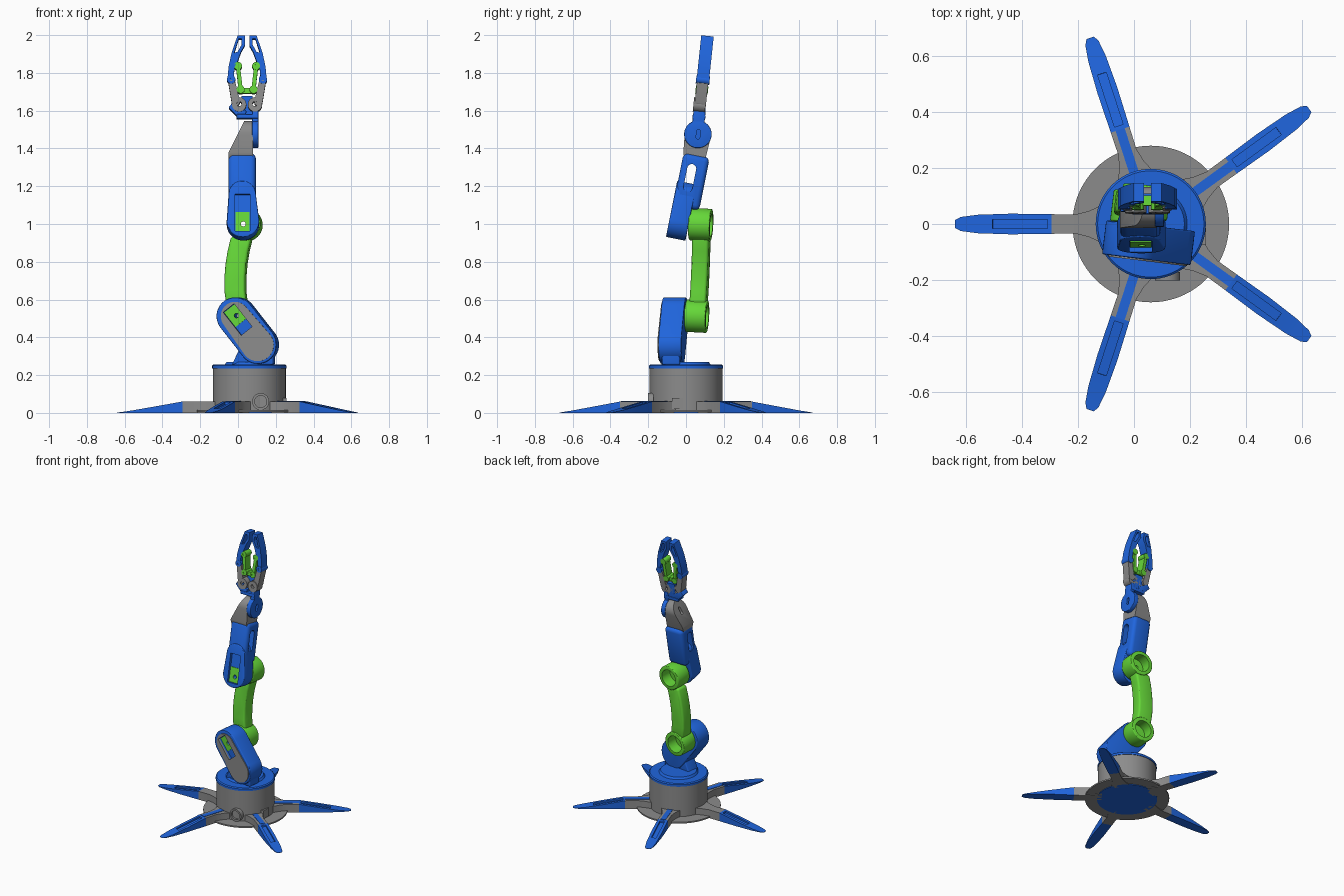
import bpy, bmesh
from math import sin, cos, pi, radians, sqrt
from mathutils import Matrix, Vector
from mathutils.geometry import convex_hull_2d

if "Cube" in bpy.data.objects:
    bpy.data.objects.remove(bpy.data.objects["Cube"])


def material(name, rgb):
    m = bpy.data.materials.new(name)
    m.use_nodes = True
    m.diffuse_color = (*rgb, 1)
    m.node_tree.nodes["Principled BSDF"].inputs["Base Color"].default_value = (*rgb, 1)
    return m


BLUE = material("blue plastic", (0.014, 0.13, 0.72))
GREEN = material("green plastic", (0.13, 0.68, 0.04))
GRAY = material("gray plastic", (0.26, 0.26, 0.26))
parts = []


def finish(name, bm, mats, M=Matrix()):
    bmesh.ops.recalc_face_normals(bm, faces=bm.faces)
    bm.transform(M)
    mesh = bpy.data.meshes.new(name)
    bm.to_mesh(mesh)
    bm.free()
    for m in mats:
        mesh.materials.append(m)
    ob = bpy.data.objects.new(name, mesh)
    bpy.context.scene.collection.objects.link(ob)
    parts.append(ob)
    return ob


def bake(ob):
    # turn the modifier result into plain mesh
    bpy.context.view_layer.update()
    mesh = bpy.data.meshes.new_from_object(ob.evaluated_get(bpy.context.evaluated_depsgraph_get()))
    ob.modifiers.clear()
    ob.data = mesh


def prism(name, pts, y0, y1, mat, M=Matrix(), bevel=0):
    # outline in x-z, extruded along y
    bm = bmesh.new()
    face = bm.faces.new([bm.verts.new((u, y0, v)) for u, v in pts])
    new = bmesh.ops.extrude_face_region(bm, geom=[face])["geom"]
    bmesh.ops.translate(bm, vec=(0, y1 - y0, 0), verts=[g for g in new if isinstance(g, bmesh.types.BMVert)])
    ob = finish(name, bm, [mat], M)
    if bevel:
        mod = ob.modifiers.new("bevel", "BEVEL")
        mod.width, mod.segments, mod.angle_limit = bevel, 3, radians(35)
        bake(ob)
    return ob


def cut(targets, cutter):
    for ob in targets:
        mod = ob.modifiers.new("cut", "BOOLEAN")
        mod.operation, mod.solver, mod.object = "DIFFERENCE", "EXACT", cutter
        bake(ob)
    parts.remove(cutter)
    bpy.data.objects.remove(cutter)


def pill(p, r, q=None, r2=None, n=40):
    pts = [(c[0] + k * cos(2 * pi * i / n), c[1] + k * sin(2 * pi * i / n))
           for c, k in ((p, r), (q or p, r2 or r)) for i in range(n)]
    if q is None:
        return pts[:n]
    return [pts[i] for i in convex_hull_2d([Vector(t) for t in pts])]


def rect(x0, x1, z0, z1):
    return [(x0, z0), (x1, z0), (x1, z1), (x0, z1)]


def disc(name, profile, mat, M, n=72):
    # lathe a (radius, height) outline around z
    bm = bmesh.new()
    vs = [bm.verts.new((r, 0, z)) for r, z in profile]
    es = [bm.edges.new(e) for e in zip(vs, vs[1:])]
    bmesh.ops.spin(bm, geom=vs + es, cent=(0, 0, 0), axis=(0, 0, 1), angle=2 * pi, steps=n)
    bmesh.ops.remove_doubles(bm, verts=bm.verts, dist=1e-5)
    return finish(name, bm, [mat], M)


def frame(loc, rx=0, rz=0):
    return Matrix.Translation(loc) @ Matrix.Rotation(radians(rz), 4, "Z") @ Matrix.Rotation(radians(rx), 4, "X")


# base
B = frame((0.06, 0, 0))
disc("base_floor", [(0, 0), (0.2, 0), (0.2, 0.006), (0, 0.006)], BLUE, B)
disc("base_plate", [(0, 0.004), (0.28, 0.004), (0.28, 0.014), (0, 0.014)], GRAY, B)
disc("base_drum", [(0, 0.01), (0.193, 0.01), (0.193, 0.236), (0, 0.236)], GRAY, B)
disc("turntable", [(0, 0.235), (0.197, 0.235), (0.197, 0.25), (0.19, 0.256), (0.13, 0.256),
                   (0.12, 0.27), (0, 0.27)], BLUE, B)
disc("front_socket", [(0, 0), (0.045, 0), (0.045, 0.03), (0.032, 0.03), (0.032, 0.012), (0, 0.012)],
     GRAY, frame((0.12, -0.172, 0.06), 90), 32)
prism("side_socket", rect(0.2, 0.258, 0.02, 0.08), -0.075, -0.015, GRAY)

# five legs: sections are radius, half width, height
SECTIONS = [(0.17, 0.07, 0.06), (0.22, 0.047, 0.06), (0.27, 0.034, 0.06), (0.355, 0.035, 0.06),
            (0.5, 0.037, 0.034), (0.62, 0.033, 0.013), (0.68, 0.025, 0.004), (0.7, 0.014, 0.002)]
for i in range(5):
    M = frame((0.06, 0, 0), 0, 36 + 72 * i)
    bm = bmesh.new()
    rings = [[bm.verts.new(c) for c in ((r, -w, 0), (r, w, 0), (r, w, h), (r, -w, h))] for r, w, h in SECTIONS]
    for a, b in zip(rings, rings[1:]):
        for k in range(4):
            f = bm.faces.new((a[k], a[k - 1], b[k - 1], b[k]))
            f.material_index = int(f.calc_center_median().x < 0.355)
    bm.faces.new(rings[0]).material_index = 1
    bm.faces.new(rings[-1])
    leg = finish(f"leg_{i + 1}", bm, [BLUE, GRAY], M)
    cut([leg], prism("groove", [(0.37, 0.045), (0.565, 0.012), (0.57, 0.1), (0.37, 0.1)], -0.016, 0.016, BLUE, M))
    if i != 2:
        prism(f"leg_strip_{i + 1}", rect(0.19, 0.355, 0.055, 0.063), -0.017, 0.017, BLUE, M)

# shoulder
A = frame((0.05, 0, 0), 0, -7) @ frame((-0.05, 0, 0))
hip, knee = (0.12, 0.36), (0, 0.512)
prism("shoulder_foot", [(-0.02, 0.255), (0.2, 0.255), (0.2, 0.36), (0.06, 0.42), (0.03, 0.36)],
      -0.11, -0.015, BLUE, A, 0.008)
shoulder = prism("shoulder", pill(hip, 0.1, knee, 0.1), -0.127, -0.005, BLUE, A, 0.006)
cover = prism("shoulder_cover", pill(hip, 0.086, knee, 0.076), -0.133, -0.12, GRAY, A)


def along(t, w):
    return (knee[0] + 0.62 * t + 0.785 * w, knee[1] - 0.785 * t + 0.62 * w)


def slanted(t0, t1, w):
    return [along(t0, -w), along(t1, -w), along(t1, w), along(t0, w)]


cut([shoulder, cover], prism("pocket", slanted(-0.055, 0.1, 0.037), -0.2, -0.105, BLUE, A))
horn = prism("shoulder_motor", slanted(-0.053, 0.045, 0.036), -0.11, -0.101, GREEN, A)

# curved upper arm with an open cup at each end
G = A @ frame((0, 0, 0.52), -3) @ frame((0, 0, -0.52))
path = [(-0.012, 0.575), (-0.022, 0.65), (-0.022, 0.72), (-0.017, 0.79), (-0.006, 0.86), (0.012, 0.935)]
prism("upper_arm", [(x - 0.055, z) for x, z in path] + [(x + 0.055, z) for x, z in path[::-1]],
      0.012, 0.1, GREEN, G, 0.014)
cups = []
for name, c in (("lower_cup", (0, 0.515)), ("upper_cup", (0.03, 1.0))):
    cup = prism(name, pill(c, 0.086), -0.006, 0.108, GREEN, G, 0.006)
    cut([cup], prism("hollow", pill(c, 0.06), 0.03, 0.2, GREEN, G))
    cups.append(cup)
cut([shoulder, horn, cups[0]], prism("axle_hole", pill((0.005, 0.515), 0.012), -0.3, 0.3, GREEN, A))

# forearm
F = frame((0.022, 0.05, 1.33), -11.3)
sleeve = prism("forearm_sleeve", rect(-0.072, 0.072, -0.25, 0.035), -0.07, 0.07, BLUE, F, 0.025)
X = F @ Matrix.Rotation(pi / 2, 4, "Z")
cut([sleeve], prism("slot", pill((-0.012, -0.14), 0.024, (-0.012, -0.04), 0.024), -0.2, 0.2, BLUE, X))
elbow = prism("elbow", pill((0.004, -0.335), 0.086, (0, -0.19), 0.072), -0.075, 0.03, BLUE, F, 0.006)
cut([elbow, sleeve], prism("pocket", rect(-0.038, 0.042, -0.39, -0.19), -0.2, -0.055, BLUE, F))
horn = prism("elbow_motor", rect(-0.036, 0.04, -0.388, -0.285), -0.06, -0.051, GREEN, F)
cut([elbow, horn, cups[1]], prism("axle_hole", pill((0.028, 1.0), 0.013), -0.4, 0.4, GREEN))

# wrist: rounded block with a slanted side
W = Matrix.Rotation(pi / 2, 4, "Z")
wrist = prism("wrist", pill((0.048, 1.38), 0.062, (0.063, 1.475), 0.07), -0.08, 0.05, GRAY, W)
cut([wrist], prism("slant", [(-0.2, 1.37), (-0.055, 1.37), (0.04, 1.56), (0.04, 1.7), (-0.2, 1.7)],
                   -0.3, 0.3, GRAY))
cut([wrist], prism("floor_trim", rect(-0.2, 0.2, 1.2, 1.345), -0.3, 0.3, GRAY))
hub = prism("wrist_hub", pill((0.063, 1.475), 0.073), -0.108, -0.075, BLUE, W, 0.004)
cut([hub, wrist], prism("hub_hole", pill((0.063, 1.46), 0.01, (0.067, 1.49), 0.01), -0.3, 0.2, BLUE, W))
prism("wrist_pin", pill((0.063, 1.475), 0.03), -0.08, -0.045, BLUE, W)

# hand
H = frame((0.048, 0.068, 1.56), -6)
prism("wrist_bracket", rect(0.027, 0.06, -0.06, 0.045), -0.032, 0.032, BLUE, H, 0.004)
prism("palm", rect(-0.055, 0.06, -0.004, 0.018), -0.034, 0.034, BLUE, H, 0.003)
prism("hand_motor", [(-0.098, 0.054), (-0.077, 0.08), (-0.003, 0.036), (-0.012, 0), (-0.05, 0.004)],
      -0.03, 0.03, BLUE, H, 0.003)
prism("palm_riser", rect(-0.03, 0.03, 0.01, 0.12), 0.005, 0.028, BLUE, H)
prism("link_base", pill((-0.034, 0.145), 0.014, (0.034, 0.145), 0.014), -0.018, 0.018, GREEN, H)
for side, s in (("right", -1), ("left", 1)):
    def flip(pts):
        return [(s * x, z) for x, z in pts]

    gear = prism(side + "_gear", flip(pill((0.042, 0.07), 0.038)), -0.036, 0.028, GRAY, H)
    cut([gear], prism("bore", flip(pill((0.042, 0.073), 0.013)), -0.1, 0.1, GRAY, H))
    prism(side + "_drive_link", flip(pill((0.06, 0.085), 0.022, (0.082, 0.195), 0.018)), -0.03, 0.03, GRAY, H)
    prism(side + "_green_link", flip(pill((0.034, 0.15), 0.011, (0.048, 0.275), 0.011)), -0.03, 0.03, GREEN, H)
    for k, c in enumerate(((0.034, 0.15), (0.048, 0.275))):
        eye = prism(f"{side}_link_eye_{k + 1}", flip(pill(c, 0.021)), -0.033, 0.033, GREEN, H)
        cut([eye], prism("pin_hole", flip(pill(c, 0.008)), -0.1, -0.028, GREEN, H))
    finger = prism(side + "_finger", flip([
        (0.104, 0.2), (0.098, 0.27), (0.082, 0.345), (0.05, 0.438), (0.012, 0.438), (0.012, 0.385),
        (0.032, 0.35), (0.05, 0.3), (0.066, 0.27), (0.072, 0.2)]), -0.033, 0.033, BLUE, H)
    cut([finger], prism("window", flip([(0.03, 0.42), (0.028, 0.39), (0.05, 0.35), (0.068, 0.345), (0.044, 0.42)]),
                        -0.1, 0.1, BLUE, H))
    knuckle = prism(side + "_knuckle", flip(pill((0.084, 0.203), 0.022)), -0.036, 0.036, BLUE, H)
    cut([knuckle], prism("pin_hole", flip(pill((0.084, 0.203), 0.008)), -0.1, -0.028, BLUE, H))

# shading
bpy.ops.object.select_all(action="DESELECT")
for ob in parts:
    ob.select_set(True)
bpy.context.view_layer.objects.active = parts[0]
bpy.ops.object.shade_smooth_by_angle(angle=radians(30))
